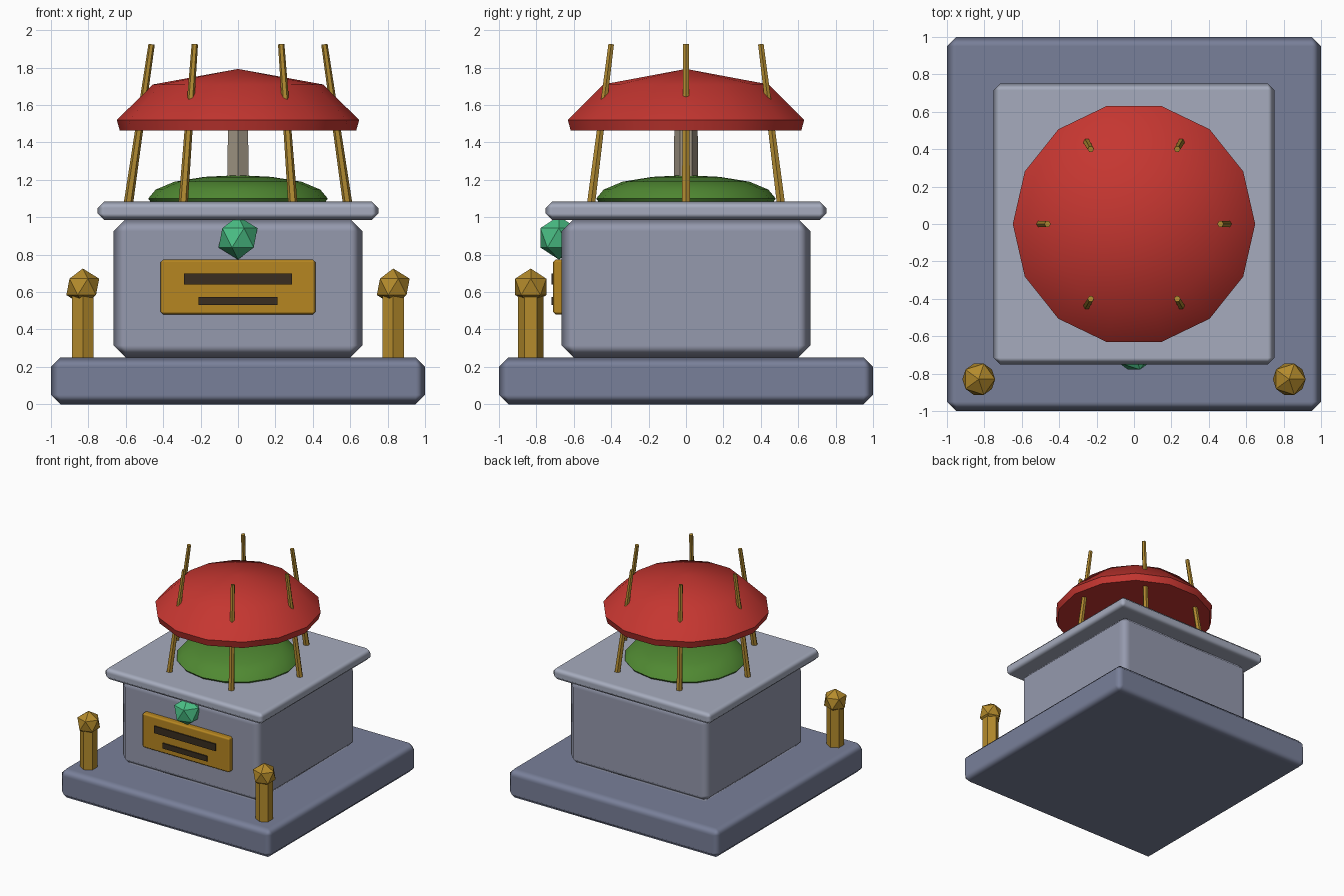
import bpy, bmesh, math
from mathutils import Vector

if "Cube" in bpy.data.objects:
    bpy.data.objects.remove(bpy.data.objects["Cube"])


def material(name, rgb):
    m = bpy.data.materials.new(name)
    m.diffuse_color = (*rgb, 1)
    m.use_nodes = True
    m.node_tree.nodes["Principled BSDF"].inputs["Base Color"].default_value = m.diffuse_color
    return m


STONE_DARK = material("dark_stone", (0.19, 0.215, 0.32))
STONE = material("stone", (0.30, 0.32, 0.42))
STONE_LIGHT = material("light_stone", (0.38, 0.41, 0.51))
GOLD = material("gold", (0.46, 0.26, 0.025))
BRASS = material("brass", (0.47, 0.24, 0.015))
ROD = material("rod_brass", (0.43, 0.25, 0.03))
DARK = material("dark_slot", (0.041, 0.026, 0.014))
RED = material("red", (0.56, 0.037, 0.03))
GREEN = material("green", (0.08, 0.25, 0.032))
JADE = material("jade", (0.07, 0.53, 0.24))
TAUPE = material("taupe", (0.34, 0.29, 0.22))


def finish(name, bm, mat):
    bmesh.ops.recalc_face_normals(bm, faces=bm.faces)
    me = bpy.data.meshes.new(name)
    bm.to_mesh(me)
    bm.free()
    me.materials.append(mat)
    ob = bpy.data.objects.new(name, me)
    bpy.context.collection.objects.link(ob)
    return ob


def box(name, lo, hi, mat, bevel=0):
    """Box between two corners with an optional chamfer."""
    lo, hi = Vector(lo), Vector(hi)
    bm = bmesh.new()
    bmesh.ops.create_cube(bm, size=1)
    for v in bm.verts:
        v.co = (lo + hi) / 2 + v.co * (hi - lo)
    ob = finish(name, bm, mat)
    if bevel:
        for p in ob.data.polygons:
            p.use_smooth = True
        mod = ob.modifiers.new("bevel", 'BEVEL')
        mod.width, mod.segments, mod.harden_normals = bevel, 1, True
    return ob


def rod(name, a, b, r1, r2, mat, sides=6):
    """Tapered faceted bar from point a to point b."""
    a, b = Vector(a), Vector(b)
    bm = bmesh.new()
    bmesh.ops.create_cone(bm, cap_ends=True, segments=sides,
                          radius1=r1, radius2=r2, depth=(b - a).length)
    ob = finish(name, bm, mat)
    ob.location = (a + b) / 2
    ob.rotation_euler = (b - a).to_track_quat('Z', 'Y').to_euler()
    return ob


def gem(name, loc, r, mat):
    bm = bmesh.new()
    bmesh.ops.create_icosphere(bm, subdivisions=1, radius=r)
    ob = finish(name, bm, mat)
    ob.location = loc
    return ob


def dome(name, profile, apex, sides, mat):
    """Closed cap: stacked rings with a flat underside and a pointed top."""
    bm = bmesh.new()
    rings = [[bm.verts.new((r * math.cos(math.tau * i / sides),
                            r * math.sin(math.tau * i / sides), z))
              for i in range(sides)] for r, z in profile]
    bm.faces.new(rings[0][::-1])
    for low, high in zip(rings, rings[1:]):
        for i in range(sides):
            j = (i + 1) % sides
            bm.faces.new((low[i], low[j], high[j], high[i]))
    top = bm.verts.new((0, 0, apex))
    for i in range(sides):
        bm.faces.new((rings[-1][i], rings[-1][(i + 1) % sides], top))
    ob = finish(name, bm, mat)
    bpy.ops.object.select_all(action='DESELECT')
    ob.select_set(True)
    bpy.context.view_layer.objects.active = ob
    bpy.ops.object.shade_smooth_by_angle(angle=math.radians(40))
    return ob


# Stone plinth, body and top slab
box("plinth", (-1, -1, 0), (1, 1, 0.25), STONE_DARK, 0.05)
box("body", (-0.665, -0.665, 0.25), (0.665, 0.665, 0.99), STONE, 0.065)
box("top_slab", (-0.75, -0.75, 0.985), (0.75, 0.75, 1.085), STONE_LIGHT, 0.035)

# Front plaque with two dark bars and a gem
box("plaque", (-0.415, -0.71, 0.48), (0.415, -0.65, 0.775), BRASS, 0.015)
box("plaque_bar_upper", (-0.29, -0.72, 0.64), (0.29, -0.69, 0.70), DARK)
box("plaque_bar_lower", (-0.21, -0.72, 0.53), (0.21, -0.69, 0.575), DARK)
gem("front_gem", (0, -0.68, 0.89), 0.116, JADE)

# Front corner posts with faceted finials
for side, s in (("left", -1), ("right", 1)):
    rod(f"post_{side}", (s * 0.83, -0.83, 0.24), (s * 0.83, -0.83, 0.59),
        0.067, 0.067, GOLD)
    gem(f"finial_{side}", (s * 0.83, -0.83, 0.628), 0.098, GOLD)

# Green mound, central stem and red canopy
dome("mound", [(0.465, 1.08), (0.48, 1.10), (0.44, 1.148), (0.34, 1.19),
               (0.18, 1.216)], 1.225, 16, GREEN)
rod("stem", (0, 0, 1.10), (0, 0, 1.52), 0.066, 0.062, TAUPE)
dome("canopy", [(0.632, 1.463), (0.648, 1.52), (0.455, 1.71)], 1.793, 14, RED)

# Six leaning rods through the canopy
for i in range(6):
    c, s = math.cos(i * math.pi / 3), math.sin(i * math.pi / 3)
    rod(f"cage_rod_{i + 1}", (0.585 * c, 0.585 * s, 1.08),
        (0.462 * c, 0.462 * s, 1.925), 0.025, 0.017, ROD)
